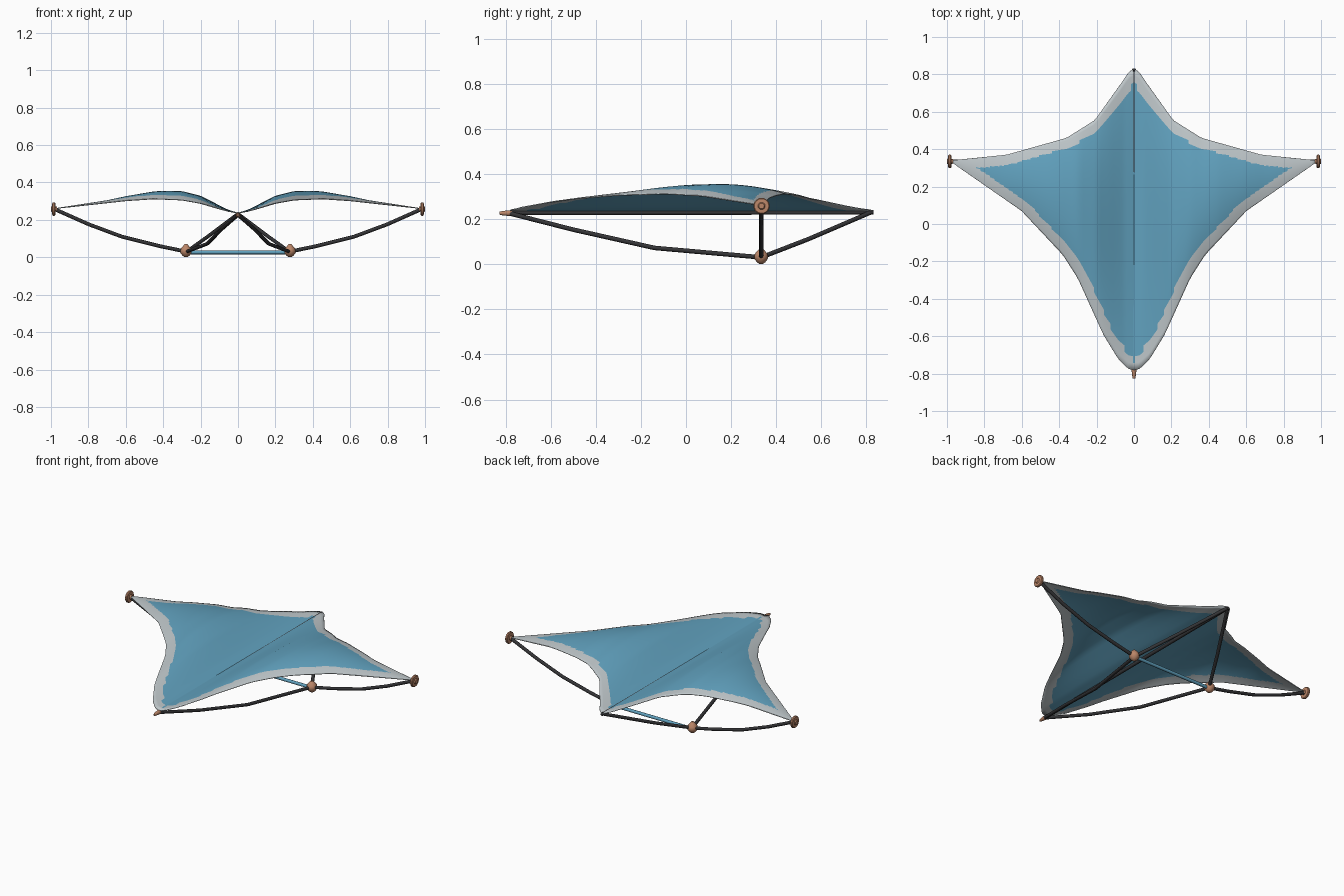
import bpy, bmesh, math
from mathutils import Vector

if "Cube" in bpy.data.objects:
    bpy.data.objects.remove(bpy.data.objects["Cube"])


def material(name, rgb):
    m = bpy.data.materials.new(name)
    m.diffuse_color = (*rgb, 1)
    m.use_nodes = True
    m.node_tree.nodes["Principled BSDF"].inputs["Base Color"].default_value = m.diffuse_color
    return m


BLUE = material("sail blue", (0.12, 0.36, 0.52))
GREY = material("border grey", (0.52, 0.57, 0.59))
DARK = material("dark rod", (0.035, 0.035, 0.038))
BRONZE = material("bronze", (0.50, 0.24, 0.14))


def interp(table, x):
    for (x0, a), (x1, b) in zip(table, table[1:]):
        if x <= x1:
            return a + (b - a) * (x - x0) / (x1 - x0)
    return table[-1][1]


def seg_dist(p, a, b):
    t = max(0, min(1, (p - a).dot(b - a) / (b - a).length_squared))
    return (p - a - (b - a) * t).length


def finish(name, bm, mats, angle=40):
    me = bpy.data.meshes.new(name)
    bmesh.ops.recalc_face_normals(bm, faces=bm.faces)
    bm.to_mesh(me)
    bm.free()
    ob = bpy.data.objects.new(name, me)
    bpy.context.collection.objects.link(ob)
    for m in mats:
        me.materials.append(m)
    bpy.ops.object.select_all(action='DESELECT')
    ob.select_set(True)
    bpy.context.view_layer.objects.active = ob
    bpy.ops.object.shade_smooth_by_angle(angle=math.radians(angle))
    return ob


def lathe(name, profile, center, axis, n=16):
    """Turn a (distance along axis, radius) profile around an axis."""
    bm = bmesh.new()
    rot = Vector((0, 0, 1)).rotation_difference(Vector(axis))
    rings = [[bm.verts.new(Vector(center) + rot @ Vector(
        (r * math.cos(2 * math.pi * i / n), r * math.sin(2 * math.pi * i / n), h)))
        for i in range(n)] for h, r in profile]
    for a, b in zip(rings, rings[1:]):
        for i in range(n):
            bm.faces.new((a[i], a[(i + 1) % n], b[(i + 1) % n], b[i]))
    bm.faces.new(rings[0])
    bm.faces.new(rings[-1])
    return finish(name, bm, [BRONZE])


def rod(name, points, radius, mat):
    cu = bpy.data.curves.new(name, 'CURVE')
    cu.dimensions = '3D'
    cu.bevel_depth = radius
    cu.bevel_resolution = 2
    cu.use_fill_caps = True
    sp = cu.splines.new('POLY')
    sp.points.add(len(points) - 1)
    for p, co in zip(sp.points, points):
        p.co = (*co, 1)
    cu.materials.append(mat)
    ob = bpy.data.objects.new(name, cu)
    bpy.context.collection.objects.link(ob)


# Sail: outline of the rear and front edges, edge height and camber along x
REAR = [(0, .832), (.03, .81), (.07, .75), (.21, .555), (.36, .46), (.68, .37), (.975, .34)]
FRONT = [(0, -.78), (.03, -.775), (.085, -.72), (.165, -.59), (.30, -.29), (.38, -.165),
         (.6, .07), (.975, .33)]
EDGE = [(0, .236), (.05, .245), (.1, .258), (.2, .288), (.3, .306), (.45, .312), (.6, .302),
        (.8, .28), (.975, .261)]
CAMBER = [(0, 0), (.06, .008), (.12, .022), (.2, .039), (.3, .046), (.4, .043), (.5, .033),
          (.7, .012), (.975, 0)]
bm = bmesh.new()
NX, NY = 48, 44
cols = []
for i in range(-NX, NX + 1):
    x = .975 * (abs(i) / NX) ** 1.3
    a, b = interp(FRONT, x), interp(REAR, x)
    col = []
    for j in range(NY + 1):
        v = j / NY
        z = interp(EDGE, x) + interp(CAMBER, x) * 4 * v * (1 - v)
        col.append(bm.verts.new((math.copysign(x, i), a + (b - a) * v, z)))
    cols.append(col)
outline = [[Vector(p) for p in t] for t in (REAR, FRONT)]
for a, b in zip(cols, cols[1:]):
    for j in range(NY):
        f = bm.faces.new((a[j], b[j], b[j + 1], a[j + 1]))
        c = f.calc_center_median()
        p = Vector((abs(c.x), c.y))
        d = min(seg_dist(p, s, e) for t in outline for s, e in zip(t, t[1:]))
        f.material_index = 1 if d < .054 else 0  # pale border
sail = finish("sail", bm, [BLUE, GREY], 30)
solid = sail.modifiers.new("thickness", 'SOLIDIFY')
solid.thickness = .004
solid.offset = 0

# Keel rod and cross bar
rod("keel_rod", [(0, -.79, .227), (0, .83, .230)], .01, DARK)
rod("cross_bar", [(-.27, .335, .026), (.27, .335, .026)], .01, BLUE)

# Bowed rods, joints and wing tip discs on both sides
for s, side in ((-1, "left"), (1, "right")):
    node = (s * .275, .333, .03)
    rod(side + "_wing_rod", [node, (s * .42, .333, .06), (s * .62, .333, .11),
                             (s * .8, .333, .177), (s * .975, .335, .255)], .01, DARK)
    rod(side + "_front_rod", [node, (s * .165, -.14, .072), (s * .085, -.5, .153),
                              (0, -.79, .227)], .01, DARK)
    rod(side + "_rear_rod", [node, (s * .16, .545, .112), (0, .825, .232)], .01, DARK)
    lathe(side + "_joint", [(-.033, .008), (-.026, .018), (-.012, .029), (0, .031),
                            (.012, .028), (.026, .016), (.036, .007)],
          (s * .278, .333, .034), (0, 0, 1))
    lathe(side + "_tip_disc", [(-.018, .012), (-.009, .014), (-.008, .032), (-.004, .036),
                               (.004, .036), (.008, .032), (.009, .016), (.015, .012)],
          (s * .985, .335, .258), (s, 0, 0), 24)

# Nose cap
lathe("nose_cap", [(-.025, .006), (-.015, .009), (.02, .013), (.03, .011)],
      (0, -.802, .226), (0, 1, 0))
